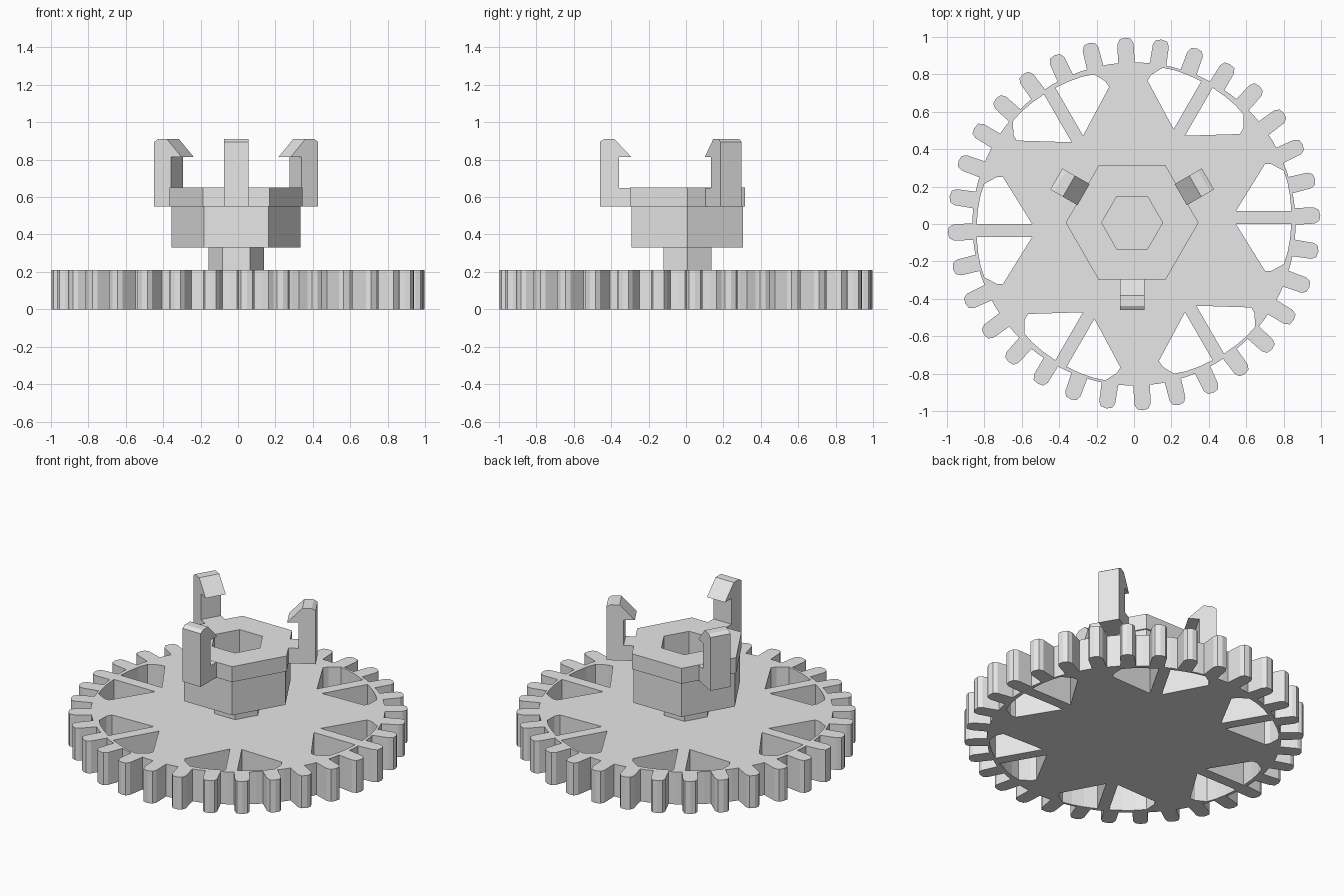
import bpy, bmesh, math
from mathutils import Matrix, Vector

if "Cube" in bpy.data.objects:
    bpy.data.objects.remove(bpy.data.objects["Cube"])

grey = bpy.data.materials.new("plain grey")
grey.diffuse_color = (0.8, 0.8, 0.8, 1)
grey.use_nodes = True
grey.node_tree.nodes["Principled BSDF"].inputs["Base Color"].default_value = grey.diffuse_color
CX, CY = -0.01, 0.007          # hub centre


def rot(points, degrees):
    a = math.radians(degrees)
    c, s = math.cos(a), math.sin(a)
    return [(x * c - y * s, x * s + y * c) for x, y in points]


def polar(r, degrees):
    return rot([(r, 0)], degrees)[0]


def hexagon(r):
    return [(CX + x, CY + y) for x, y in (polar(r, 60 * k) for k in range(6))]


def prism(name, loops, z0, z1):
    """Extrude an outline; any further loops become through holes."""
    curve = bpy.data.curves.new(name + "_outline", 'CURVE')
    curve.dimensions = '2D'
    curve.fill_mode = 'BOTH'
    curve.extrude = (z1 - z0) / 2
    for loop in loops:
        spline = curve.splines.new('POLY')
        spline.points.add(len(loop) - 1)
        for p, (x, y) in zip(spline.points, loop):
            p.co = (x, y, 0, 1)
        spline.use_cyclic_u = True
    temp = bpy.data.objects.new(name + "_outline", curve)
    bpy.context.collection.objects.link(temp)
    bpy.context.view_layer.update()
    deps = bpy.context.evaluated_depsgraph_get()
    mesh = bpy.data.meshes.new_from_object(temp.evaluated_get(deps))
    bpy.data.objects.remove(temp)
    bpy.data.curves.remove(curve)
    bm = bmesh.new()
    bm.from_mesh(mesh)
    bmesh.ops.remove_doubles(bm, verts=bm.verts, dist=1e-5)
    bmesh.ops.translate(bm, verts=bm.verts, vec=(0, 0, (z0 + z1) / 2))
    bmesh.ops.recalc_face_normals(bm, faces=bm.faces)
    bm.to_mesh(mesh)
    bm.free()
    return add(name, mesh)


def add(name, mesh):
    mesh.name = name
    mesh.materials.clear()
    mesh.materials.append(grey)
    for poly in mesh.polygons:
        poly.use_smooth = False
        poly.material_index = 0
    obj = bpy.data.objects.new(name, mesh)
    bpy.context.collection.objects.link(obj)
    return obj


# Gear outline: 32 chamfered teeth on the rim
TEETH, ROOT = 32, 0.862
outline = []
for k in range(TEETH):
    a = 2.7 + k * 360 / TEETH
    outline += rot([(ROOT, -0.045), (0.965, -0.043), (0.99, -0.03), (0.997, 0),
                    (0.99, 0.03), (0.965, 0.043), (ROOT, 0.045)], a)
    outline.append(polar(ROOT + 0.002, a + 180 / TEETH))

# Six windows, each split in two by a spoke
holes = []
for k in range(6):
    for side in (1, -1):
        half = [(0.545, 0.035), (0.70, 0.285), (0.735, 0.285), (0.80, 0.25)]
        half += [polar(0.842, a) for a in (13, 8)] + [(0.841, 0.035)]
        holes.append(rot([(x, side * y + 0.035) for x, y in half], 60 * k))
prism("gear_wheel", [outline] + holes, 0, 0.21)

# Hub: neck, body with hexagonal socket, slightly wider collar
socket = hexagon(0.163)
prism("hub_neck", [hexagon(0.148)], 0.2, 0.335)
prism("hub_floor", [hexagon(0.345)], 0.33, 0.35)
prism("hub_body", [hexagon(0.345), socket], 0.35, 0.55)
prism("hub_collar", [hexagon(0.355), socket], 0.55, 0.65)

# Three hooked clips around the collar (profile is radius, height)
profile = [(0.29, 0.55), (0.468, 0.55), (0.468, 0.895), (0.445, 0.91),
           (0.39, 0.91), (0.30, 0.815), (0.366, 0.815), (0.366, 0.649), (0.29, 0.649)]
for k, angle in enumerate((30, 150, 270)):
    bm = bmesh.new()
    face = bm.faces.new([bm.verts.new((r, -0.065, z)) for r, z in profile])
    ext = bmesh.ops.extrude_face_region(bm, geom=[face])
    moved = [g for g in ext["geom"] if isinstance(g, bmesh.types.BMVert)]
    bmesh.ops.translate(bm, verts=moved, vec=(0, 0.13, 0))
    bmesh.ops.recalc_face_normals(bm, faces=bm.faces)
    bm.transform(Matrix.Translation(Vector((CX, CY, 0))) @ Matrix.Rotation(math.radians(angle), 4, 'Z'))
    mesh = bpy.data.meshes.new("clip")
    bm.to_mesh(mesh)
    bm.free()
    add(f"clip_{k + 1}", mesh)
